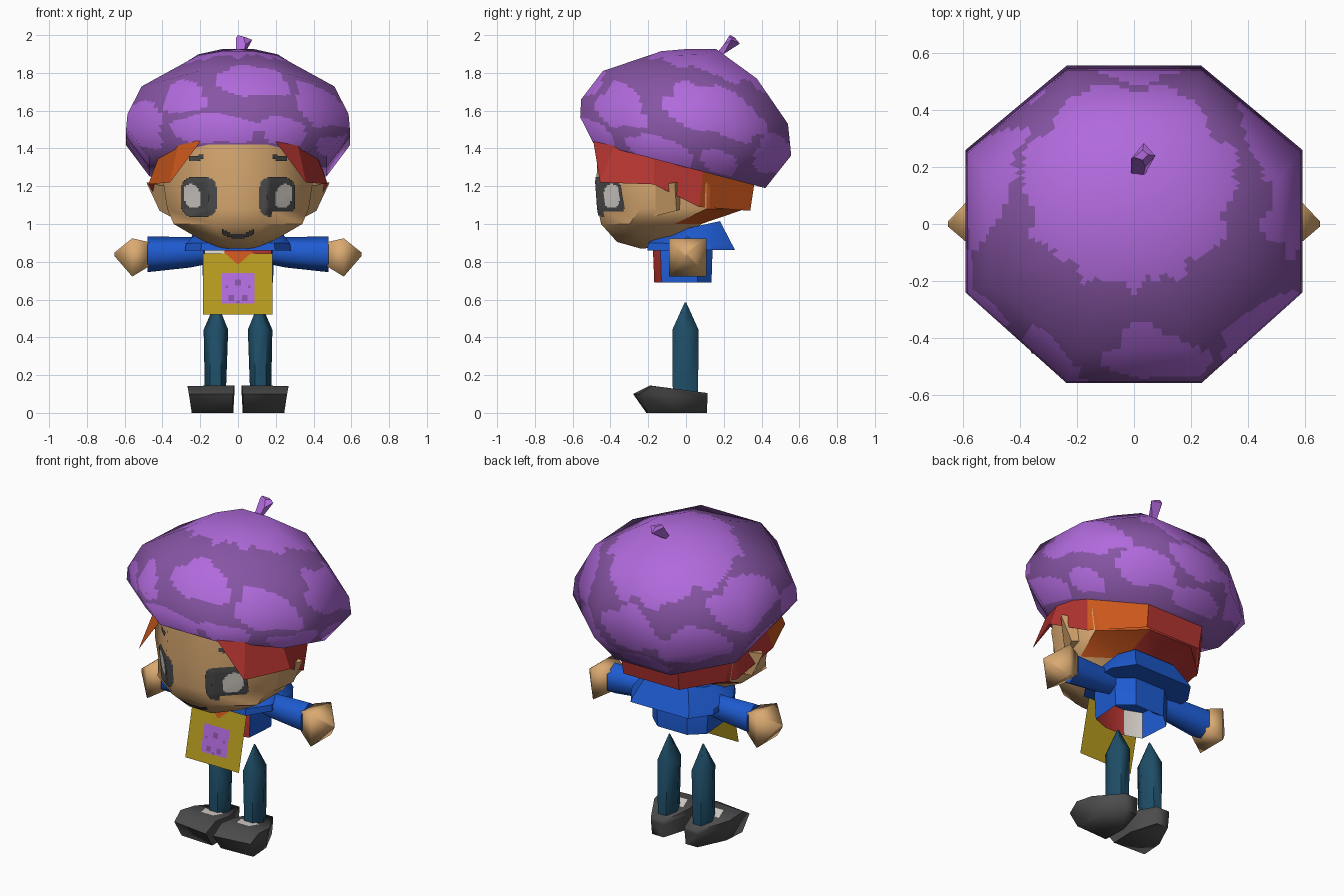
import bpy, bmesh, math
from mathutils import Vector
from mathutils.bvhtree import BVHTree

if "Cube" in bpy.data.objects:
    bpy.data.objects.remove(bpy.data.objects["Cube"])

COLORS = {
    "light_purple": (0.44, 0.145, 0.72), "dark_purple": (0.24, 0.09, 0.37),
    "skin": (0.70, 0.40, 0.165), "orange": (0.60, 0.095, 0.012),
    "red": (0.46, 0.035, 0.03), "blue": (0.013, 0.105, 0.64),
    "teal": (0.013, 0.075, 0.135), "charcoal": (0.072, 0.072, 0.072),
    "mustard": (0.47, 0.33, 0.014), "off_white": (0.72, 0.67, 0.62)}
MATS = {}
for key, rgb in COLORS.items():
    MATS[key] = bpy.data.materials.new(key)
    MATS[key].diffuse_color = (*rgb, 1)


def make(name, verts, faces, mats, rule=None, angle=30):
    """Mesh object with outward normals; rule(centre, normal) picks the material index."""
    bm = bmesh.new()
    vs = [bm.verts.new(v) for v in verts]
    for f in faces:
        bm.faces.new([vs[i] for i in f])
    if len(faces) > 1:
        bmesh.ops.recalc_face_normals(bm, faces=bm.faces)
    bm.normal_update()
    if rule:
        for f in bm.faces:
            f.material_index = rule(f.calc_center_median(), f.normal)
    me = bpy.data.meshes.new(name)
    bm.to_mesh(me)
    bm.free()
    for m in mats:
        me.materials.append(MATS[m])
    ob = bpy.data.objects.new(name, me)
    bpy.context.collection.objects.link(ob)
    bpy.ops.object.select_all(action='DESELECT')
    ob.select_set(True)
    bpy.context.view_layer.objects.active = ob
    bpy.ops.object.shade_smooth_by_angle(angle=math.radians(angle))
    return ob


def loft(name, rings, mats, rule=None, angle=30, closed=True, caps=True):
    n = len(rings[0])
    verts = [p for r in rings for p in r]
    faces = [(k*n + i, k*n + (i+1) % n, (k+1)*n + (i+1) % n, (k+1)*n + i)
             for k in range(len(rings)-1) for i in range(n if closed else n-1)]
    if closed and caps:
        faces += [tuple(range(n)), tuple(range(len(verts)-n, len(verts)))]
    return make(name, verts, faces, mats, rule, angle)


def octagon(hx, yf, zf, yb, zb, drop=0, w=.4):
    """Eight-sided ring leaning from (yf, zf) at the front to (yb, zb) at the back."""
    cy, hy = (yf+yb)/2, (yb-yf)/2
    out = []
    for u, v in ((w, -1), (1, -.43), (1, .47), (w, 1),
                 (-w, 1), (-1, .47), (-1, -.43), (-w, -1)):
        z = zf + (zb-zf)*(v+1)/2 - (drop if abs(u) == 1 else 0)
        out.append(Vector((u*hx, cy + v*hy, z)))
    return out


# Hat: leaning octagonal loft, finely divided so the patches follow a rule
hat_rings = [octagon(*a) for a in (
    (.47, -.49, 1.428, .42, 1.19), (.592, -.56, 1.565, .557, 1.363),
    (.585, -.555, 1.66, .54, 1.53, .04), (.51, -.44, 1.81, .375, 1.77, .07),
    (.21, -.13, 1.915, .16, 1.926, .025), (.01, 0, 1.926, .02, 1.926))]
DIV = 13
fine = []
for k in range(len(hat_rings)-1):
    for j in range(DIV + (k == len(hat_rings)-2)):
        row = [a.lerp(b, j/DIV) for a, b in zip(hat_rings[k], hat_rings[k+1])]
        fine.append([row[i].lerp(row[(i+1) % 8], t/DIV) for i in range(8) for t in range(DIV)])

# Light patches: angle around the hat, height, half width, half height
PATCHES = ((18, 1.63, 29, .13), (-38, 1.56, 18, .12), (-80, 1.67, 22, .10), (-122, 1.58, 14, .10),
           (-103, 1.40, 27, .07), (-62, 1.38, 15, .08), (-154, 1.47, 18, .12), (165, 1.66, 24, .12),
           (130, 1.50, 20, .12), (90, 1.58, 18, .11), (58, 1.46, 17, .11), (-15, 1.36, 20, .07),
           (97, 1.36, 20, .06), (-178, 1.38, 18, .08), (20, 1.36, 12, .06))


def camo(c, n):
    th = math.atan2(c.y, c.x)
    d = math.hypot((c.x+.015)/.37, (c.y-.14)/.35) + .05*math.sin(9*th) + .03*math.sin(17*th)
    if c.z > 1.6 and d < 1:
        return 0
    h = c.z + .2*c.y
    for a, hh, wa, wh in PATCHES:
        da = (math.degrees(th) - a + 180) % 360 - 180 + 25*(h-hh)
        if abs(da/wa)**2.2 + abs((h-hh)/wh)**2.2 < 1 + .25*math.sin(13*th + 30*h):
            return 0
    return 1


hat = loft("hat", fine, ["light_purple", "dark_purple"], camo, 180)
hat.data.normals_split_custom_set_from_vertices(
    [Vector((v.co.x/.36, v.co.y/.33, (v.co.z-1.48)/.2)).normalized() for v in hat.data.vertices])

# Hat stem
loft("hat_stem", [[(-.01, .17, 1.9), (.03, .16, 1.9), (.035, .20, 1.9), (.0, .20, 1.9)],
                  [(-.01, .23, 1.985), (.04, .20, 1.95), (.075, .24, 1.975), (.035, .285, 1.955)],
                  [(.0, .235, 2.0), (.03, .225, 1.99), (.05, .245, 1.985), (.03, .26, 1.985)]],
     ["light_purple"])


# Head: skin in front, hair colours on the rear faces
def hair_rule(c, n):
    return 0 if c.x*c.y > .02 else 1


def head_rule(c, n):
    return 0 if c.y < .08 or c.z < .93 else 1 + hair_rule(c, n)


head = loft("head", [octagon(*a) for a in (
    (.38, -.46, 1.50, .30, 1.45), (.395, -.475, 1.22, .32, 1.20), (.375, -.465, 1.08, .315, 1.08),
    (.34, -.45, 1.0, .08, 1.0), (.19, -.365, .905, .03, .93), (.09, -.24, .87, -.06, .88))],
    ["skin", "orange", "red"], head_rule, 50)

# Hair: open strip from temple to temple, hanging below the hat
low = [(.2, -.49, 1.435), (.36, -.455, 1.22), (.475, -.17, 1.21), (.40, .07, 1.09), (.19, .34, 1.07)]
top = [(.2, -.48, 1.47), (.31, -.37, 1.45), (.41, -.17, 1.38), (.425, .10, 1.36), (.2, .375, 1.30)]
strip = [r + [(-x, y, z) for x, y, z in reversed(r)] for r in (low, top)]
loft("hair", strip, ["orange", "red"], hair_rule, 20, closed=False)

# Ears: flaps opening toward the back
for s, side in ((1, "right"), (-1, "left")):
    pts = [(.36, -.17, 1.04), (.385, -.17, 1.20), (.485, -.06, 1.22), (.415, -.05, 1.07),
           (.34, -.02, 1.08), (.37, -.02, 1.22)]
    make("ear_" + side, [(s*x, y, z) for x, y, z in pts],
         [(0, 1, 2, 3), (3, 2, 5, 4), (1, 5, 2), (0, 3, 4)], ["skin"])


# Face details: small cells laid just over the head surface
def face_rule(x, z):
    a = abs(x)
    if abs((a - .238 - .15*(z-1.145))/.044)**2.4 + abs((z-1.148)/.064)**2.4 < 1:
        return 1
    if abs((a-.205)/.096)**3 + abs((z-1.143)/.108)**3 < 1:
        return 0
    if .18 < a < .255 and abs(z - 1.35 - .15*(.21-a)) < .013:
        return 0
    if a < .088 and abs(z - .937 - 4*a*a) < .012:
        return 0
    return None


tree = BVHTree.FromPolygons([v.co for v in head.data.vertices],
                            [list(p.vertices) for p in head.data.polygons])
STEP, index, verts, faces, picks = .0085, {}, [], [], []
for i in range(-38, 38):
    for k in range(106, 164):
        m = face_rule((i+.5)*STEP, (k+.5)*STEP)
        if m is None:
            continue
        quad = []
        for key in ((i, k), (i+1, k), (i+1, k+1), (i, k+1)):
            if key not in index:
                hit = tree.ray_cast(Vector((key[0]*STEP, -2, key[1]*STEP)), Vector((0, 1, 0)))
                if hit[0] is None:
                    break
                index[key] = len(verts)
                verts.append(hit[0] + hit[1]*(.006 if hit[1].y < 0 else -.006))
            quad.append(index[key])
        if len(quad) == 4:
            faces.append(quad)
            picks.append(m)
face = make("face_details", verts, faces, ["charcoal", "off_white"])
for p, m in zip(face.data.polygons, picks):
    p.material_index = m


# Torso: open at the bottom, red front with one pale edge
def torso_ring(k, z):
    r = [(.07, -.168), (.17, -.13), (.185, .06), (.1, .135)]
    return [(s*x*k, y*k, z) for s, part in ((1, r), (-1, r[::-1])) for x, y in part]


def torso_rule(c, n):
    if c.y > -.1 or abs(c.x) > .15:
        return 0
    return 2 if c.x < -.02 else 1


loft("torso", [torso_ring(1, .69), torso_ring(1.04, .86), torso_ring(.8, .96)],
     ["blue", "red", "off_white"], torso_rule, caps=False)

# Collar cape
loft("collar", [octagon(*a, w=.7) for a in (
    (.28, -.205, .86, .26, .862, 0), (.275, -.2, .90, .245, .89, 0), (.2, -.12, .95, .18, 1.015, 0))],
    ["blue"])


# Neckerchief, leaning front plate and badge, all thin sheets
def sheet(name, pts, lift, mat):
    make(name, [(x, -.165 - .23*(.85-z) - lift, z) for x, z in pts], [range(len(pts))], [mat])


def rect(x0, x1, z0, z1):
    return [(x0, z0), (x1, z0), (x1, z1), (x0, z1)]


sheet("front_plate", rect(-.185, .182, .52, .845), .01, "mustard")
sheet("neckerchief", [(-.08, .855), (0, .785), (.08, .855)], .014, "orange")
sheet("badge", rect(-.085, .088, .58, .74), .014, "light_purple")
for x, z, r in ((0, .69, .016), (-.06, .668, .007), (.06, .668, .007),
                (-.035, .608, .015), (.035, .608, .015), (0, .588, .007)):
    sheet("badge_spot", rect(x-r, x+r, z-r, z+r), .017, "dark_purple")


def side_ring(x, cy, cz, ry, rz, n, turn=.5):
    return [(x, cy + ry*math.cos(2*math.pi*(i+turn)/n), cz + rz*math.sin(2*math.pi*(i+turn)/n))
            for i in range(n)]


for s, side in ((1, "right"), (-1, "left")):
    # Sleeve and hand
    loft("sleeve_" + side, [side_ring(s*.15, .01, .86, .06, .07, 6),
                            side_ring(s*.25, .01, .85, .075, .08, 6),
                            side_ring(s*.48, .01, .84, .09, .095, 6)], ["blue"], angle=65)
    loft("hand_" + side, [side_ring(s*.47, .01, .84, .09, .09, 4),
                          side_ring(s*.56, .01, .823, .14, .143, 4),
                          side_ring(s*.655, .0, .84, .012, .012, 4)], ["skin"], angle=120)
    # Leg with pointed top
    leg = []
    for z, cx, rx, ry in ((.08, .12, .055, .07), (.44, .117, .065, .073), (.585, .115, .004, .004)):
        leg.append([(s*(cx + rx*math.cos(math.pi*i/3)), -.003 + ry*math.sin(math.pi*i/3)*1.1, z)
                    for i in range(6)])
    loft("leg_" + side, leg, ["teal"], angle=65)
    # Shoe with a narrow heel, and pale top patch
    sole = [(.075, .11, 0), (.155, .11, 0), (.235, -.06, 0), (.245, -.2, 0), (.03, -.21, 0), (.025, -.06, 0)]
    toe = [(.07, .114, .08), (.16, .114, .08), (.25, -.07, .09), (.26, -.25, .10),
           (.025, -.28, .10), (.02, -.07, .09)]
    rim = [(.07, .115, .105), (.16, .115, .105), (.258, -.06, .128), (.268, -.18, .143),
           (.02, -.19, .145), (.018, -.06, .128)]
    loft("shoe_" + side, [[(s*x, y, z) for x, y, z in r] for r in (sole, toe, rim)],
         ["charcoal"], angle=85)
    make("shoe_patch_" + side, [(s*x, y, .121 - .131*y + .003) for x, y in
                                ((.08, -.13), (.165, -.13), (.19, -.05), (.055, -.05))],
         [(0, 1, 2, 3) if s > 0 else (3, 2, 1, 0)], ["off_white"])

for m in bpy.data.materials:
    if m.users and not m.is_grease_pencil:
        m.use_nodes = True
        m.node_tree.nodes["Principled BSDF"].inputs["Base Color"].default_value = m.diffuse_color
